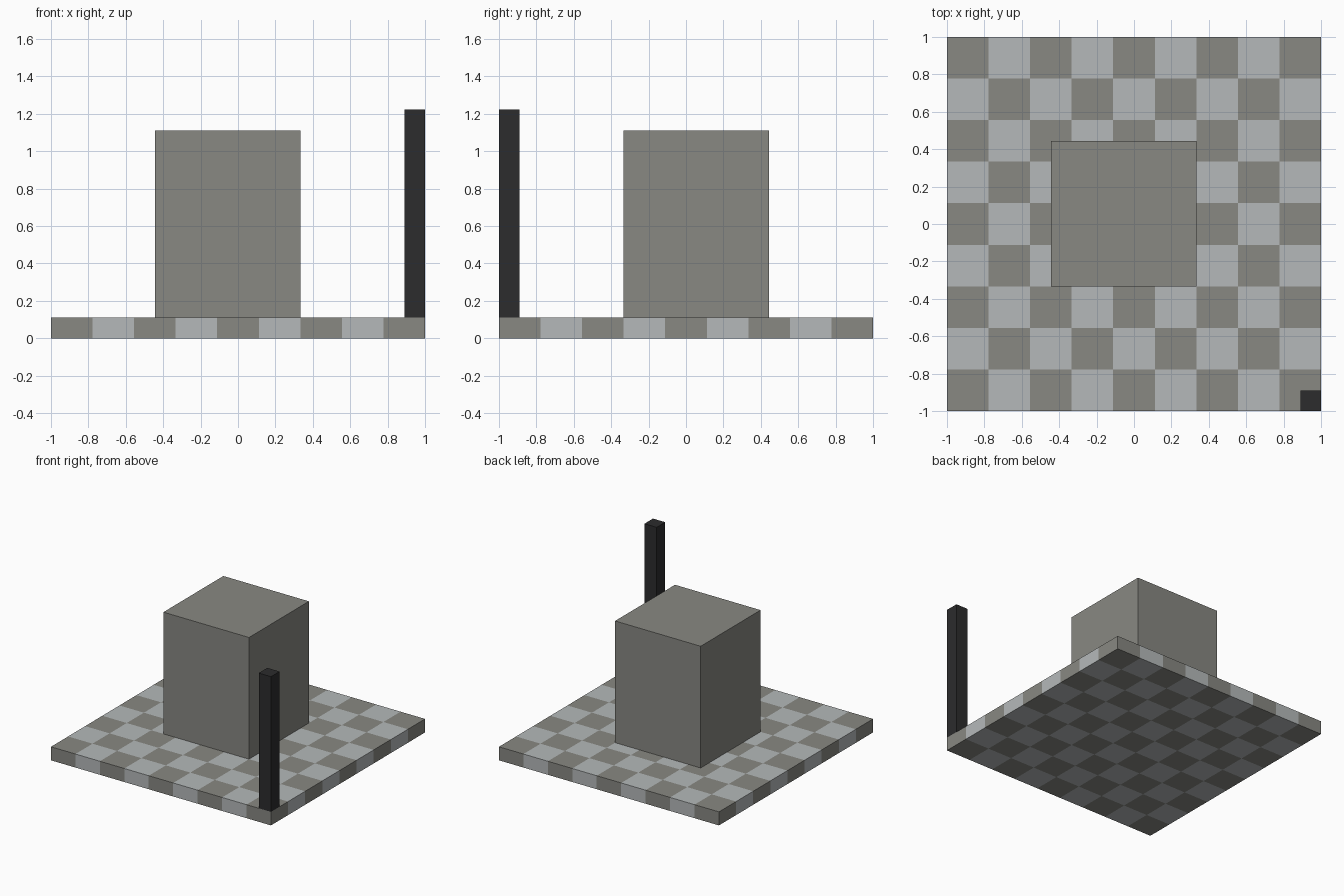
import bpy
import bmesh
import math
from mathutils import Vector

if "Cube" in bpy.data.objects:
    bpy.data.objects.remove(bpy.data.objects["Cube"])

TILES = 9
TILE = 2 / TILES      # width of one floor tile
UNIT = TILE / 2       # slab thickness and post width


def material(name, rgb):
    mat = bpy.data.materials.new(name)
    mat.use_nodes = True
    color = (*rgb, 1)
    mat.diffuse_color = color
    mat.node_tree.nodes["Principled BSDF"].inputs["Base Color"].default_value = color
    return mat


stone = material("warm grey stone", (0.246, 0.246, 0.223))
pale = material("pale grey tile", (0.46, 0.485, 0.49))
black = material("charcoal", (0.025, 0.025, 0.026))


def add_object(name, bm, mats):
    bmesh.ops.recalc_face_normals(bm, faces=bm.faces)
    mesh = bpy.data.meshes.new(name)
    bm.to_mesh(mesh)
    bm.free()
    for mat in mats:
        mesh.materials.append(mat)
    obj = bpy.data.objects.new(name, mesh)
    bpy.context.collection.objects.link(obj)
    return obj


def box(name, low, high, mat):
    low, high = Vector(low), Vector(high)
    bm = bmesh.new()
    bmesh.ops.create_cube(bm, size=1)
    bmesh.ops.scale(bm, vec=high - low, verts=bm.verts)
    bmesh.ops.translate(bm, vec=(low + high) / 2, verts=bm.verts)
    return add_object(name, bm, [mat])


# Checkered floor slab: a tile grid extruded upward, coloured by tile parity
bm = bmesh.new()
bmesh.ops.create_grid(bm, x_segments=TILES, y_segments=TILES, size=1)
extruded = bmesh.ops.extrude_face_region(bm, geom=bm.faces[:], use_keep_orig=True)
top = [v for v in extruded["geom"] if isinstance(v, bmesh.types.BMVert)]
bmesh.ops.translate(bm, vec=(0, 0, UNIT), verts=top)
for face in bm.faces:
    center = face.calc_center_median() * 0.999
    column, row = (math.floor((c + 1) / TILE) for c in center.xy)
    face.material_index = (column + row) % 2
add_object("checkered_floor", bm, [stone, pale])

# Stone block, half a tile off centre
box("stone_block", (-4 * UNIT, -3 * UNIT, UNIT), (3 * UNIT, 4 * UNIT, 10 * UNIT), stone)

# Thin post on the front left corner
box("corner_post", (8 * UNIT, -9 * UNIT, UNIT), (9 * UNIT, -8 * UNIT, 11 * UNIT), black)
